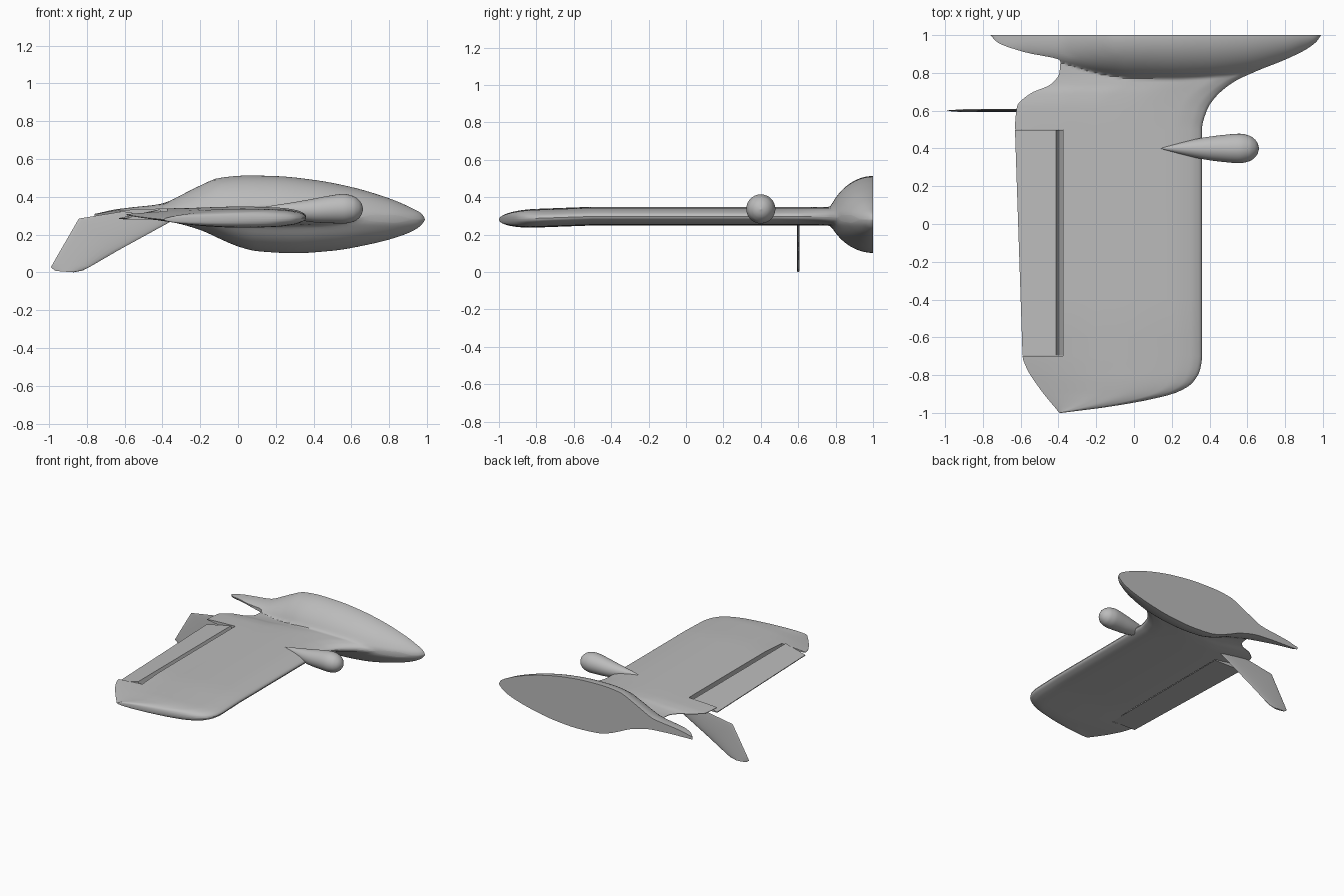
import bpy, bmesh, math

if "Cube" in bpy.data.objects:
    bpy.data.objects.remove(bpy.data.objects["Cube"])

grey = bpy.data.materials.new("plain grey")
grey.use_nodes = True
grey.diffuse_color = (0.5, 0.5, 0.5, 1)
grey.node_tree.nodes["Principled BSDF"].inputs["Base Color"].default_value = (0.5, 0.5, 0.5, 1)


def curve(pts):
    """Smooth interpolation through (t, value) points with limited slopes."""
    pts = sorted(pts)
    secant = [(b[1] - a[1]) / (b[0] - a[0]) for a, b in zip(pts, pts[1:])]
    slope = [secant[0]]
    for a, b in zip(secant, secant[1:]):
        slope.append(2 * a * b / (a + b) if a * b > 0 else 0)
    slope.append(secant[-1])

    def f(t):
        t = min(max(t, pts[0][0]), pts[-1][0])
        i = 0
        while i < len(pts) - 2 and t > pts[i + 1][0]:
            i += 1
        (t0, v0), (t1, v1) = pts[i], pts[i + 1]
        d = t1 - t0
        u = (t - t0) / d
        return ((1 + 2 * u) * (1 - u) ** 2 * v0 + u * (1 - u) ** 2 * d * slope[i]
                + u * u * (3 - 2 * u) * v1 + u * u * (u - 1) * d * slope[i + 1])
    return f


def loft(name, rings, angle=35):
    """Skin a list of closed rings and cap both ends."""
    bm = bmesh.new()
    rows = [[bm.verts.new(p) for p in ring] for ring in rings]
    for a, b in zip(rows, rows[1:]):
        for i in range(len(a)):
            j = (i + 1) % len(a)
            bm.faces.new((a[i], a[j], b[j], b[i]))
    bm.faces.new(rows[0])
    bm.faces.new(rows[-1])
    bmesh.ops.remove_doubles(bm, verts=bm.verts, dist=0.0002)
    bmesh.ops.recalc_face_normals(bm, faces=bm.faces)
    mesh = bpy.data.meshes.new(name)
    bm.to_mesh(mesh)
    bm.free()
    mesh.materials.append(grey)
    obj = bpy.data.objects.new(name, mesh)
    bpy.context.collection.objects.link(obj)
    smooth(obj, angle)
    return obj


def smooth(obj, angle):
    bpy.ops.object.select_all(action="DESELECT")
    obj.select_set(True)
    bpy.context.view_layer.objects.active = obj
    bpy.ops.object.shade_smooth_by_angle(angle=math.radians(angle))


# Planform: leading and trailing edge along the span
lead = curve([(-1, -.385), (-.97, -.15), (-.93, .08), (-.89, .23), (-.84, .31), (-.77, .35),
              (-.7, .36), (.5, .36), (.6, .385), (.67, .43), (.75, .525), (.81, .65),
              (.87, .8), (.93, .92), (.97, .97), (1, .99)])
trail = curve([(-1, -.395), (-.87, -.5), (-.76, -.57), (-.7, -.59), (.5, -.63), (.62, -.62),
               (.69, -.55), (.74, -.44), (.8, -.395), (.865, -.39), (.91, -.58),
               (.96, -.72), (1, -.76)])
# Fuselage: half width, top and bottom along its length
width = curve([(-.76, 0), (-.72, .04), (-.58, .09), (-.4, .14), (-.2, .2), (0, .235), (.2, .24),
               (.4, .23), (.6, .2), (.8, .135), (.92, .07), (.97, .03), (.99, 0)])
top = curve([(-.76, .31), (-.6, .335), (-.4, .365), (-.3, .41), (-.2, .46), (-.1, .5), (.05, .513),
             (.2, .51), (.4, .49), (.6, .452), (.8, .392), (.9, .35), (.97, .31), (.99, .28)])
bottom = curve([(-.76, .29), (-.4, .275), (-.2, .225), (-.1, .18), (0, .138), (.1, .113), (.3, .102),
                (.5, .115), (.7, .15), (.85, .19), (.95, .235), (.99, .28)])
middle = curve([(-.76, .305), (-.63, .325), (-.4, .312), (-.2, .3), (.36, .297), (.99, .28)])
foil = curve([(0, 0), (.005, .011), (.02, .021), (.06, .034), (.15, .045), (.35, .05), (.55, .044),
              (.75, .028), (1, .002)])


def blend(a, b, k=.03):
    """Soft maximum, which gives the root fillet."""
    h = max(k - abs(a - b), 0) / k
    return max(a, b) + h * h * k / 4 * min(1, a / .02, max(b, 0) / .02)


def section(y, n=70):
    le, te = lead(y), trail(y)
    tip = min(max((-.8 - y) / .2, 0), 1)
    upper, lower = [], []
    for i in range(n + 1):
        s = (1 - math.cos(math.pi * i / n)) / 2
        x = le + (te - le) * s
        z = middle(x)
        z += (.28 - z) * min(max((-.5 - y) / .5, 0), 1)
        t = foil(s) * math.sqrt(1 - tip ** 2) if tip < 1 else .0005
        w = width(x)
        e = max(1 - ((1 - y) / w) ** 2, 0) ** .65 if w > .001 else 0
        upper.append((x, y, z + blend(t, (top(x) - z) * e)))
        lower.append((x, y, z - blend(t, (z - bottom(x)) * e)))
    return upper + lower[-2:0:-1]


# Blended half fuselage and wing
spans = [-1 + .3 * (i / 24) ** 1.5 for i in range(24)]
spans += [-.7 + .1 * i for i in range(13)]
spans += [.5 + .01 * i for i in range(1, 51)]
wing = loft("wing_and_half_fuselage", [section(y) for y in spans])

# Opening for the control surface
x0, x1 = -.9, -.375
cutter = loft("elevon_cutter", [[(x0, y, 0), (x1, y, 0), (x1, y, .6), (x0, y, .6)] for y in (-.7, .5)])
cutter.hide_render = True
cut = wing.modifiers.new("opening", "BOOLEAN")
cut.operation, cut.solver, cut.object = "DIFFERENCE", "EXACT", cutter
bpy.context.view_layer.update()
graph = bpy.context.evaluated_depsgraph_get()
carved = bpy.data.meshes.new_from_object(wing.evaluated_get(graph))
wing.modifiers.clear()
wing.data = carved
bpy.data.objects.remove(cutter)
smooth(wing, 35)

# Elevon, drooped, with a lower lip closing the hinge gap
rings = []
for y, te in ((-.697, -.59), (.497, -.63)):
    rings.append([(-.375, y, .278), (-.395, y, .292), (-.413, y, .334), (te, y, .288),
                  (te, y, .282), (-.45, y, .279)])
loft("elevon", rings, 20)

# Ventral fin: streamlined sections from root to tip, as (lead, trail) corners
stations = [((-.30, .30), (-.60, .325)), ((-.63, .119), (-.842, .285)),
            ((-.78, .032), (-.975, .055)), ((-.82, .011), (-.99, .027)), ((-.87, .001), (-.965, .008))]
rings = []
for (lx, lz), (tx, tz) in stations:
    ring = []
    for i in range(24):
        a = 2 * math.pi * i / 24
        s = (1 - math.cos(a)) / 2
        ring.append((lx + (tx - lx) * s, .6 + .01 * math.sin(a) * (1 - .6 * s), lz + (tz - lz) * s))
    rings.append(ring)
loft("ventral_fin", rings, 40)

# Teardrop pod on the leading edge
radius = curve([(.14, .001), (.25, .031), (.36, .056), (.46, .07), (.56, .078), (.61, .068),
                (.64, .048), (.655, .026), (.662, .001)])
axis = curve([(.14, .345), (.36, .327), (.56, .337), (.662, .335)])
rings = []
for i in range(41):
    x = .14 + .522 * math.sin(math.pi / 2 * i / 40)
    rings.append([(x, .4 + radius(x) * math.cos(a), axis(x) + radius(x) * math.sin(a))
                  for a in [2 * math.pi * k / 32 for k in range(32)]])
loft("leading_edge_pod", rings, 50)
